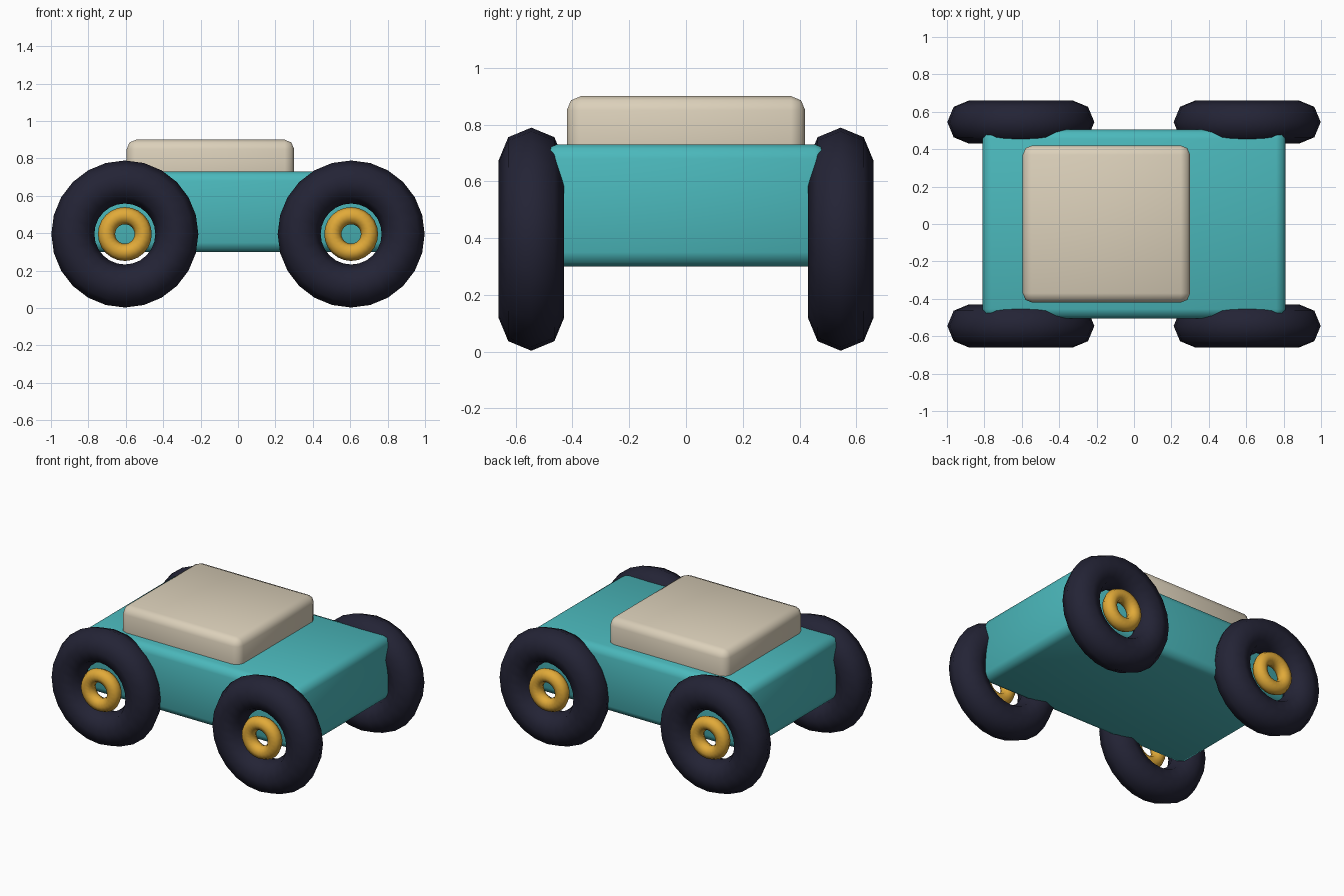
import bpy
from math import radians

cube = bpy.data.objects.get("Cube")
if cube:
    bpy.data.objects.remove(cube, do_unlink=True)


def make_material(name, color):
    mat = bpy.data.materials.new(name)
    mat.use_nodes = True
    mat.diffuse_color = (*color, 1)
    mat.node_tree.nodes["Principled BSDF"].inputs["Base Color"].default_value = (*color, 1)
    return mat


teal = make_material("teal_paint", (0.07, 0.48, 0.50))
cream = make_material("cream_paint", (0.71, 0.63, 0.49))
rubber = make_material("dark_rubber", (0.017, 0.017, 0.036))
gold = make_material("golden_hub", (0.75, 0.40, 0.04))


def finish(name, mat):
    obj = bpy.context.object
    obj.name = name
    obj.data.materials.append(mat)
    bpy.ops.object.shade_smooth()
    return obj


def rounded_box(name, low, high, bevel, mat):
    center = [(a + b) / 2 for a, b in zip(low, high)]
    bpy.ops.mesh.primitive_cube_add(size=1, location=center)
    obj = finish(name, mat)
    obj.scale = [b - a for a, b in zip(low, high)]
    bpy.ops.object.transform_apply(location=False, rotation=False, scale=True)
    mod = obj.modifiers.new("rounded_edges", "BEVEL")
    mod.width = bevel
    mod.segments = 2


def ring(name, location, major, minor, mat):
    bpy.ops.mesh.primitive_torus_add(
        major_radius=major, minor_radius=minor, major_segments=24,
        minor_segments=8, location=location, rotation=(radians(90), 0, 0))
    finish(name, mat)


# Body and cabin
rounded_box("body", (-0.81, -0.505, 0.30), (0.81, 0.505, 0.73), 0.05, teal)
rounded_box("cabin", (-0.595, -0.42, 0.60), (0.30, 0.42, 0.90), 0.05, cream)

# Four tyres, each with a small ring hub set slightly outward
for end, x in (("front", 0.605), ("rear", -0.605)):
    for side, s in (("left", 1), ("right", -1)):
        ring(f"{end}_{side}_tyre", (x, s * 0.545, 0.396), 0.278, 0.115, rubber)
        ring(f"{end}_{side}_hub", (x, s * 0.605, 0.396), 0.098, 0.046, gold)
